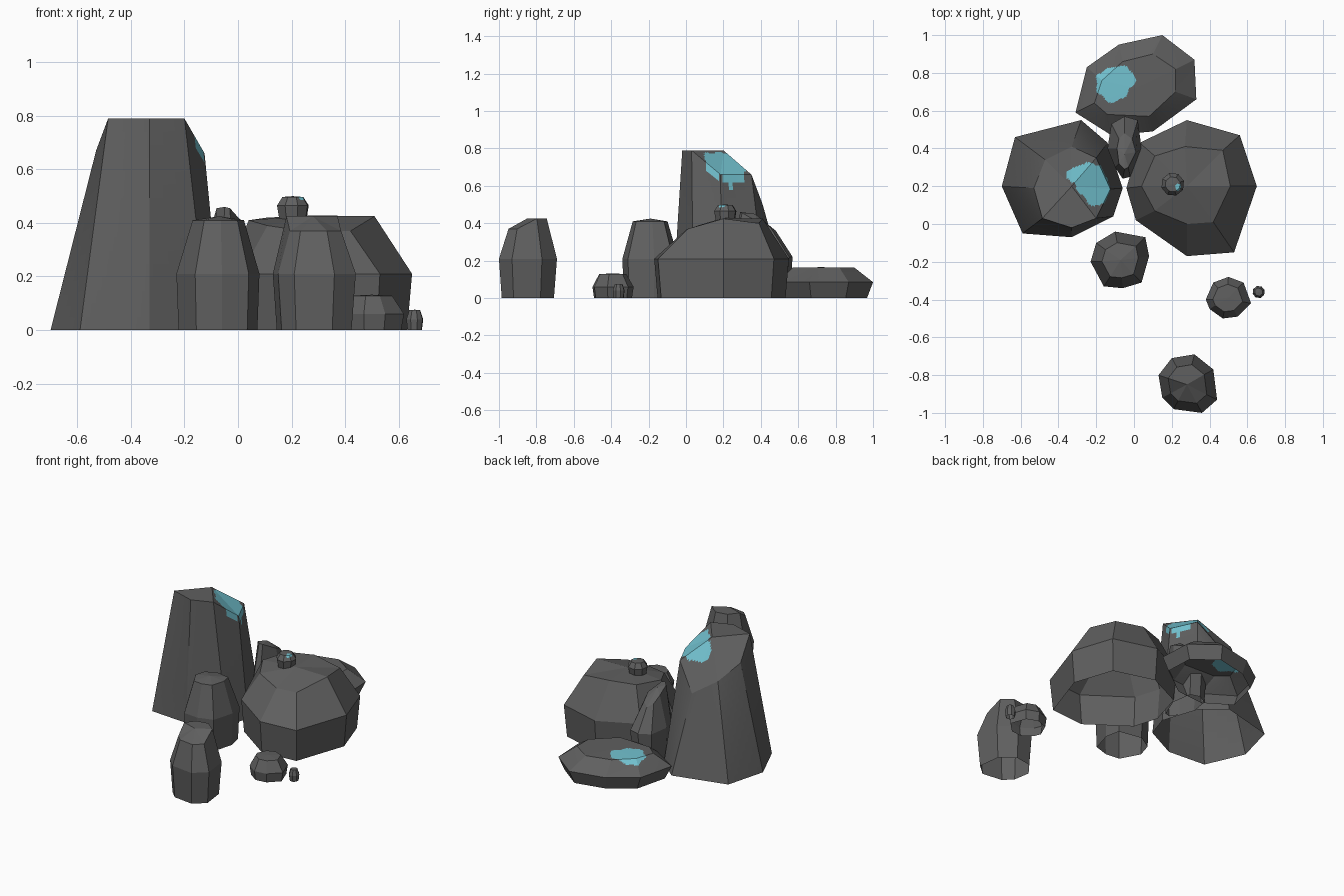
import bpy, bmesh, math
from mathutils import Vector

if "Cube" in bpy.data.objects:
    bpy.data.objects.remove(bpy.data.objects["Cube"])


def material(name, rgb):
    m = bpy.data.materials.new(name)
    m.diffuse_color = (*rgb, 1)
    m.use_nodes = True
    m.node_tree.nodes["Principled BSDF"].inputs["Base Color"].default_value = m.diffuse_color
    return m


GREY = material("dark stone", (0.115, 0.115, 0.115))
CYAN = material("pale blue lichen", (0.17, 0.54, 0.63))


def scaled(ring, s, z, shift=(0, 0)):
    """Copy an outline, scaled about its centre, at height z."""
    cx = sum(p[0] for p in ring) / len(ring)
    cy = sum(p[1] for p in ring) / len(ring)
    return [(cx + (p[0] - cx) * s + shift[0], cy + (p[1] - cy) * s + shift[1], z)
            for p in ring]


def rock(name, rings, peak, patch=None):
    """Loft open-bottomed rings and close the top with a fan to the peak."""
    bm = bmesh.new()
    loops = [[bm.verts.new(p) for p in r] for r in rings]
    n = len(loops[0])
    for a, b in zip(loops, loops[1:]):
        for i in range(n):
            j = (i + 1) % n
            bm.faces.new((a[i], a[j], b[j], b[i]))
    tip = bm.verts.new(peak)
    for i in range(n):
        bm.faces.new((loops[-1][i], loops[-1][(i + 1) % n], tip))
    bmesh.ops.recalc_face_normals(bm, faces=bm.faces)
    if sum(f.normal.z for f in bm.faces if tip in f.verts) < 0:
        bmesh.ops.reverse_faces(bm, faces=bm.faces)
    if patch:
        # lichen patch: faces inside a wobbly ellipsoid
        centre, radii = patch
        bmesh.ops.subdivide_edges(bm, edges=bm.edges, cuts=15, use_grid_fill=True)
        for f in bm.faces:
            d = f.calc_center_median() - Vector(centre)
            a = math.atan2(d.y, d.x)
            q = Vector((d.x / radii[0], d.y / radii[1], d.z / radii[2])).length
            if q < 1 + 0.1 * math.sin(3 * a) + 0.06 * math.sin(7 * a + 1):
                f.material_index = 1
    me = bpy.data.meshes.new(name)
    bm.to_mesh(me)
    bm.free()
    me.materials.append(GREY)
    if patch:
        me.materials.append(CYAN)
    ob = bpy.data.objects.new(name, me)
    bpy.context.collection.objects.link(ob)


# Tall rock with a top sloping down to the back
base = [(-.70, .20), (-.63, .46), (-.28, .55), (-.14, .43),
        (-.06, .19), (-.11, .04), (-.33, -.07), (-.59, -.05)]
top = [(-.53, .19, .67), (-.47, .34, .59), (-.33, .41, .50), (-.20, .35, .66),
       (-.125, .185, .66), (-.20, .03, .79), (-.33, -.02, .79), (-.485, .03, .79)]
rock("tall_rock", [[(x, y, 0) for x, y in base], top], (-.33, .2, .79),
     ((-.21, .22, .71), (.14, .12, .12)))

# Big boulder on the right
mid = [(-.04, .19), (.03, .43), (.28, .55), (.56, .47),
       (.65, .20), (.53, -.15), (.28, -.17), (.01, .02)]
top = [(.04, .20, .41), (.11, .36, .42), (.27, .41, .425), (.47, .39, .40),
       (.51, .20, .425), (.42, .01, .37), (.28, 0, .365), (.11, .07, .39)]
rock("big_boulder", [scaled(mid, .95, 0), [(x, y, .21) for x, y in mid], top],
     (.28, .2, .428))

# Flat slab at the back
mid = [(-.31, .59), (-.25, .83), (-.08, .95), (.15, 1.0),
       (.32, .87), (.33, .66), (.10, .49), (-.12, .47)]
top = [(-.21, .64), (-.17, .76), (-.06, .86), (.10, .90),
       (.22, .82), (.22, .70), (.08, .57), (-.14, .58)]
rock("flat_slab", [scaled(mid, .88, 0), [(x, y, .085) for x, y in mid],
                   [(x, y, .163) for x, y in top]], (.01, .72, .165),
     ((-.11, .75, .165), (.11, .095, .04)))

# Thin upright sliver between the large rocks
mid = [(-.14, .40), (-.12, .53), (-.05, .57), (.02, .55),
       (.04, .40), (-.02, .25), (-.06, .24), (-.10, .30)]
top = [(-.09, .40, .42), (-.08, .45, .38), (-.05, .48, .36), (-.01, .45, .38),
       (.01, .38, .41), (-.03, .30, .455), (-.05, .29, .46), (-.08, .32, .455)]
rock("upright_sliver", [scaled(mid, .9, 0), [(x, y, .22) for x, y in mid], top],
     (-.05, .37, .45))

# Upright rock in front of the large pair
mid = [(-.23, -.20), (-.20, -.10), (-.10, -.04), (.06, -.07),
       (.08, -.17), (.04, -.31), (-.06, -.34), (-.16, -.33)]
rock("middle_rock", [scaled(mid, .95, 0), scaled(mid, 1, .21),
                     scaled(mid, .62, .41)], (-.07, -.19, .425))

# Front rock
mid = [(.13, -.80), (.20, -.71), (.32, -.69), (.42, -.77),
       (.44, -.93), (.36, -1.0), (.21, -.98), (.15, -.92)]
top = [(x, y, .425 if y > -.88 else .37) for x, y, z in scaled(mid, .66, 0)]
rock("front_rock", [scaled(mid, .9, 0), scaled(mid, 1, .21), top],
     (.28, -.85, .425))

# Low stone at front right
mid = [(.38, -.40), (.42, -.31), (.50, -.28), (.58, -.31),
       (.62, -.42), (.55, -.49), (.47, -.50), (.40, -.45)]
rock("low_stone", [scaled(mid, .92, 0), scaled(mid, 1, .06),
                   scaled(mid, .66, .128)], (.5, -.39, .132))


# Small round stones
def circle(cx, cy, r):
    return [(cx + r * math.cos(k * math.pi / 4 + .3),
             cy + r * math.sin(k * math.pi / 4 + .3)) for k in range(8)]


mid = circle(.66, -.36, .033)
rock("pebble", [scaled(mid, .85, 0), scaled(mid, 1, .04),
                scaled(mid, .65, .074)], (.66, -.36, .076))
mid = circle(.205, .21, .062)
rock("perched_stone", [scaled(mid, .85, .41), scaled(mid, 1, .465),
                       scaled(mid, .66, .497)], (.205, .21, .5),
     ((.235, .195, .498), (.016, .02, .02)))
